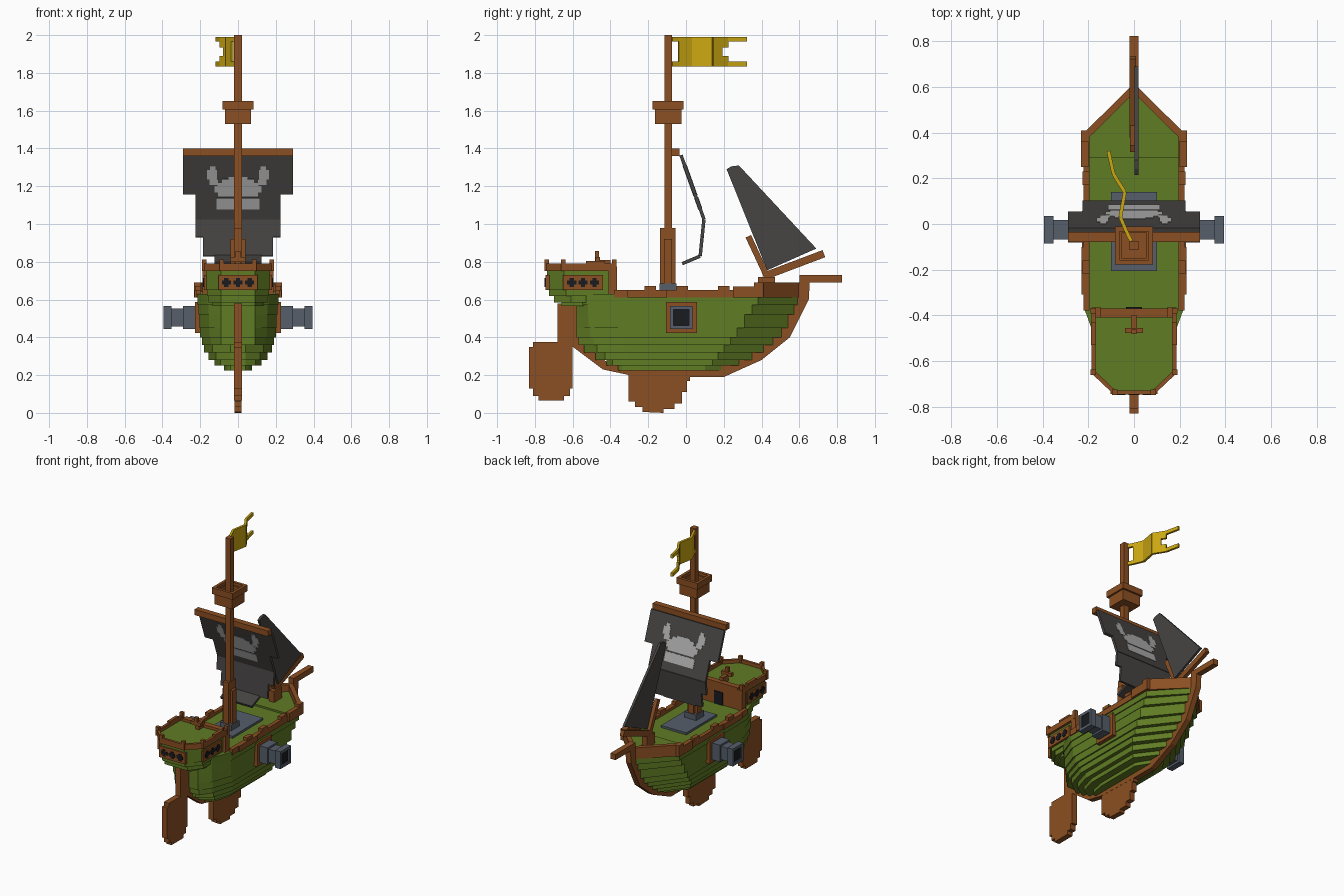
import bpy, bmesh, math
from mathutils import Vector


def material(name, r, g, b):
    m = bpy.data.materials.new(name)
    m.diffuse_color = (r, g, b, 1)
    return m


GREEN = material("hull green", .115, .20, .017)
BROWN = material("wood brown", .26, .078, .016)
SAIL = material("sail charcoal", .062, .058, .056)
SLATE = material("slate metal", .092, .112, .145)
PALE = material("pale grey", .42, .42, .42)
GOLD = material("flag gold", .60, .39, .006)
BLACK = material("opening black", .009, .011, .014)


def prism(name, pts, a, b, mat, axis='z'):
    """Extrude a 2D outline from a to b along the axis (x: outline is y,z; y: x,z; z: x,y)."""
    put = {'x': lambda u, v, h: (h, u, v), 'y': lambda u, v, h: (u, h, v),
           'z': lambda u, v, h: (u, v, h)}[axis]
    bm = bmesh.new()
    lo = [bm.verts.new(put(u, v, a)) for u, v in pts]
    hi = [bm.verts.new(put(u, v, b)) for u, v in pts]
    bm.faces.new(lo)
    bm.faces.new(hi)
    n = len(pts)
    for i in range(n):
        j = (i + 1) % n
        bm.faces.new((lo[i], lo[j], hi[j], hi[i]))
    bmesh.ops.recalc_face_normals(bm, faces=bm.faces)
    me = bpy.data.meshes.new(name)
    bm.to_mesh(me)
    bm.free()
    me.materials.append(mat)
    ob = bpy.data.objects.new(name, me)
    bpy.context.collection.objects.link(ob)
    return ob


def box(name, x0, x1, y0, y1, z0, z1, mat):
    return prism(name, [(x0, y0), (x1, y0), (x1, y1), (x0, y1)], z0, z1, mat)


def strip(p, q, t):
    """Quad of thickness t centred on the line p-q."""
    p, q = Vector(p), Vector(q)
    d = (q - p).normalized()
    n = Vector((-d.y, d.x)) * t / 2
    return [tuple(v) for v in (p - n, q - n, q + n, p + n)]


def both(half):
    """Close a right-hand outline by mirroring it over x = 0."""
    return half + [(-x, y) for x, y in reversed(half) if x > 1e-6]


# Stepped hull: z0, z1, half width, bow tip, bow shoulder, aft shoulder, stern
layers = [(.225, .25, .075, .20, .10, -.24, -.36), (.25, .28, .125, .29, .14, -.28, -.42),
          (.28, .32, .155, .36, .17, -.30, -.48), (.32, .36, .18, .42, .20, -.32, -.54),
          (.36, .40, .19, .47, .235, -.33, -.57), (.40, .45, .20, .515, .27, -.35, -.58),
          (.45, .52, .205, .55, .31, -.37, -.58), (.52, .57, .208, .58, .35, -.38, -.58),
          (.57, .63, .215, .60, .38, -.38, -.59)]
for z0, z1, w, tip, sh, aft, st in layers:
    half = [(.04 if z1 < .4 else .09, st), (w * .75, (aft + st) / 2 - .04), (w, aft), (w, sh), (.012, tip)]
    prism("hull_plank_layer", both(half), z0, z1, GREEN)
prism("bow_deck", both([(.2, .29), (.2, .38), (.01, .57)]), .62, .642, GREEN)

# Main rail, higher around the bow
for s in (1, -1):
    box("side_rail", *sorted((s * .195, s * .222)), -.38, .39, .61, .65, BROWN)
    box("rail_step", *sorted((s * .20, s * .232)), .25, .39, .61, .67, BROWN)
    box("rail_step_aft", *sorted((s * .20, s * .23)), -.31, -.1, .61, .65, BROWN)
    prism("bow_rail", strip((s * .218, .38), (0, .595), .03), .61, .69, BROWN)
    for y in (-.19, -.02, .2):
        box("rail_block", *sorted((s * .195, s * .225)), y - .03, y + .03, .65, .672, BROWN)
    box("bow_rail_end", *sorted((s * .195, s * .232)), .36, .41, .61, .69, BROWN)

# Keel, fin, stem and bowsprit
prism("keel", [(-.68, .58), (-.68, .37), (-.60, .35), (-.44, .23), (-.30, .20), (.02, .19), (.20, .19),
               (.40, .28), (.55, .40), (.60, .50), (.65, .60), (.655, .69), (.825, .69), (.825, .73),
               (.60, .73), (.60, .69), (.57, .60), (.47, .44), (.34, .31), (.2, .25),
               (-.42, .27), (-.56, .38), (-.57, .58)], -.02, .02, BROWN, 'x')
prism("keel_fin", [(-.305, .21), (-.305, .06), (-.27, .06), (-.27, .03), (-.23, .03), (-.23, .005),
                   (-.12, 0), (-.12, .02), (-.06, .02), (-.06, .05), (-.02, .05), (-.02, .11),
                   (.005, .11), (.005, .17), (.02, .17), (.02, .21)], -.019, .019, BROWN, 'x')
prism("rudder", [(-.83, .35), (-.83, .13), (-.81, .13), (-.81, .09), (-.78, .09), (-.78, .065),
                 (-.645, .065), (-.645, .09), (-.615, .09), (-.615, .13), (-.60, .13), (-.60, .375),
                 (-.81, .375), (-.81, .35)], -.02, .02, BROWN, 'x')

# Stern castle with stepped underside
for z0, z1, w, y in ((.565, .585, .135, -.66), (.585, .62, .155, -.70),
                     (.62, .65, .165, -.725), (.65, .765, .17, -.735)):
    prism("stern_castle", both([(.09, y), (w, y + .09), (w, -.385)]), z0, z1, GREEN)
rim = [(.178, -.38), (.178, -.65), (.085, -.738), (-.085, -.738), (-.178, -.65), (-.178, -.38)]
for p, q in zip(rim, rim[1:]):
    prism("castle_rail", strip(p, q, .018), .75, .79, BROWN)
for x, y in rim:
    box("castle_rail_block", x - .012, x + .012, y - .012, y + .012, .75, .812, BROWN)
for s in (1, -1):
    box("castle_side_block", s * .178 - .011, s * .178 + .011, -.53, -.43, .79, .803, BROWN)
    box("castle_corner_post", *sorted((s * .145, s * .187)), -.41, -.365, .58, .775, BROWN)
box("cabin_wall", -.15, .15, -.41, -.37, .62, .785, BROWN)
box("cabin_door", -.035, .035, -.371, -.364, .63, .72, BLACK)
box("helm_post", -.014, .014, -.46, -.40, .765, .81, BROWN)
box("helm_wheel", -.04, .04, -.478, -.455, .80, .825, BROWN)
box("helm_handle", -.012, .012, -.482, -.46, .80, .858, BROWN)

# Window panels with cross-shaped openings
box("stern_window_panel", -.102, .102, -.745, -.71, .65, .73, BROWN)
for i in (-1, 0, 1):
    for a, b in ((.024, .011), (.011, .024)):
        x, y = i * .062, -.545 + i * .06
        box("stern_window", x - a, x + a, -.749, -.742, .69 - b, .69 + b, BLACK)
        for s in (1, -1):
            box("side_window", *sorted((s * .176, s * .184)), y - a, y + a, .69 - b, .69 + b, BLACK)
for s in (1, -1):
    box("side_window_panel", *sorted((s * .15, s * .180)), -.65, -.44, .65, .73, BROWN)

# Cannons with frames, stepped barrels and dark bores
for s in (1, -1):
    def part(name, x0, x1, hy, hz, mat):
        box(name, *sorted((s * x0, s * x1)), -.025 - hy, -.025 + hy, .505 - hz, .505 + hz, mat)
    part("cannon_frame", .18, .228, .082, .082, BROWN)
    part("cannon_base", .22, .29, .055, .06, SLATE)
    part("cannon_barrel", .28, .36, .042, .047, SLATE)
    part("cannon_bore", .35, .387, .042, .042, BLACK)
    for k in (1, -1):
        y, z = -.025 + k * .05, .505 + k * .052
        box("muzzle_side", *sorted((s * .352, s * .395)), y - .01, y + .01, .443, .567, SLATE)
        box("muzzle_bar", *sorted((s * .352, s * .395)), -.075, .025, z - .01, z + .01, SLATE)

# Mast, deck hatch and lookout basket
box("hatch_plate", -.10, .10, -.205, .14, .62, .645, SLATE)
box("mast_foot", -.045, .045, -.14, -.05, .63, .685, SLATE)
box("mast", -.02, .02, -.115, -.075, .64, 2.0, BROWN)
box("mast_sleeve_long", -.021, .021, -.137, -.055, .68, .98, BROWN)
box("mast_sleeve_wide", -.04, .04, -.117, -.073, .68, .92, BROWN)
box("basket_floor", -.065, .065, -.16, -.03, 1.53, 1.55, BROWN)
for s in (1, -1):
    for a, b, z0, z1 in ((.055, .07, 1.53, 1.63), (.063, .083, 1.605, 1.65)):
        box("basket_side", *sorted((s * a, s * b)), -.095 - b, -.095 + b, z0, z1, BROWN)
        box("basket_end", -a, a, *sorted((-.095 + s * a, -.095 + s * b)), z0, z1, BROWN)

# Main sail following a bent side profile
box("yard", -.29, .29, -.078, -.035, 1.36, 1.40, BROWN)


def sail_y(z):
    path = [(-.025, 1.36), (.095, 1.025), (.075, .83), (-.02, .79)]
    for (ya, za), (yb, zb) in zip(path, path[1:]):
        if z >= zb - 1e-6:
            return ya + (yb - ya) * (za - z) / (za - zb)
    return path[-1][0]


def sail_piece(name, x0, x1, z0, z1, t, mat):
    prism(name, strip((sail_y(z1), z1), (sail_y(z0), z0), t), x0, x1, mat, 'x')


for z1, z0, w in ((1.365, 1.16, .29), (1.16, 1.025, .225), (1.025, .93, .225),
                  (.93, .83, .185), (.83, .79, .125)):
    sail_piece("main_sail", -w, w, z0, z1, .018, SAIL)

# Horned emblem inlaid on both faces of the sail
for x, z0, z1 in ((.05, 1.24, 1.252), (.085, 1.22, 1.24), (.108, 1.205, 1.22),
                  (.125, 1.17, 1.205), (.105, 1.15, 1.17), (.115, 1.08, 1.14)):
    sail_piece("emblem_head", -x, x, z0, z1, .023, PALE)
for s in (1, -1):
    for a, b, z0, z1 in ((.12, .148, 1.29, 1.312), (.112, .165, 1.24, 1.29), (.105, .15, 1.21, 1.24)):
        sail_piece("emblem_horn", *sorted((s * a, s * b)), z0, z1, .023, PALE)

# Head sail on its boom
prism("head_sail", [(.215, 1.29), (.24, 1.305), (.28, 1.31), (.69, .87), (.43, .755)], .003, .02, SAIL, 'x')
prism("boom", strip((.41, .722), (.73, .843), .04), -.019, .008, BROWN, 'x')
prism("boom_strut", strip((.33, .935), (.43, .72), .032), -.018, .007, BROWN, 'x')
box("boom_block", -.02, .02, .38, .47, .63, .72, BROWN)

# Waving flag with notched ends
wave = [(-.012, -.075), (-.03, -.04), (-.06, .03), (-.04, .14), (-.072, .19), (-.09, .22), (-.112, .32)]
for i, (p, q) in enumerate(zip(wave, wave[1:])):
    spans = [(1.835, 1.99)]
    if i == 0:
        spans = [(1.835, 1.86), (1.965, 1.99)]
    elif i == 4:
        spans = [(1.835, 1.89), (1.935, 1.99)]
    elif i == 5:
        spans = [(1.835, 1.86), (1.965, 1.99)]
    for z0, z1 in spans:
        prism("flag", strip(p, q, .016), z0, z1, GOLD)
